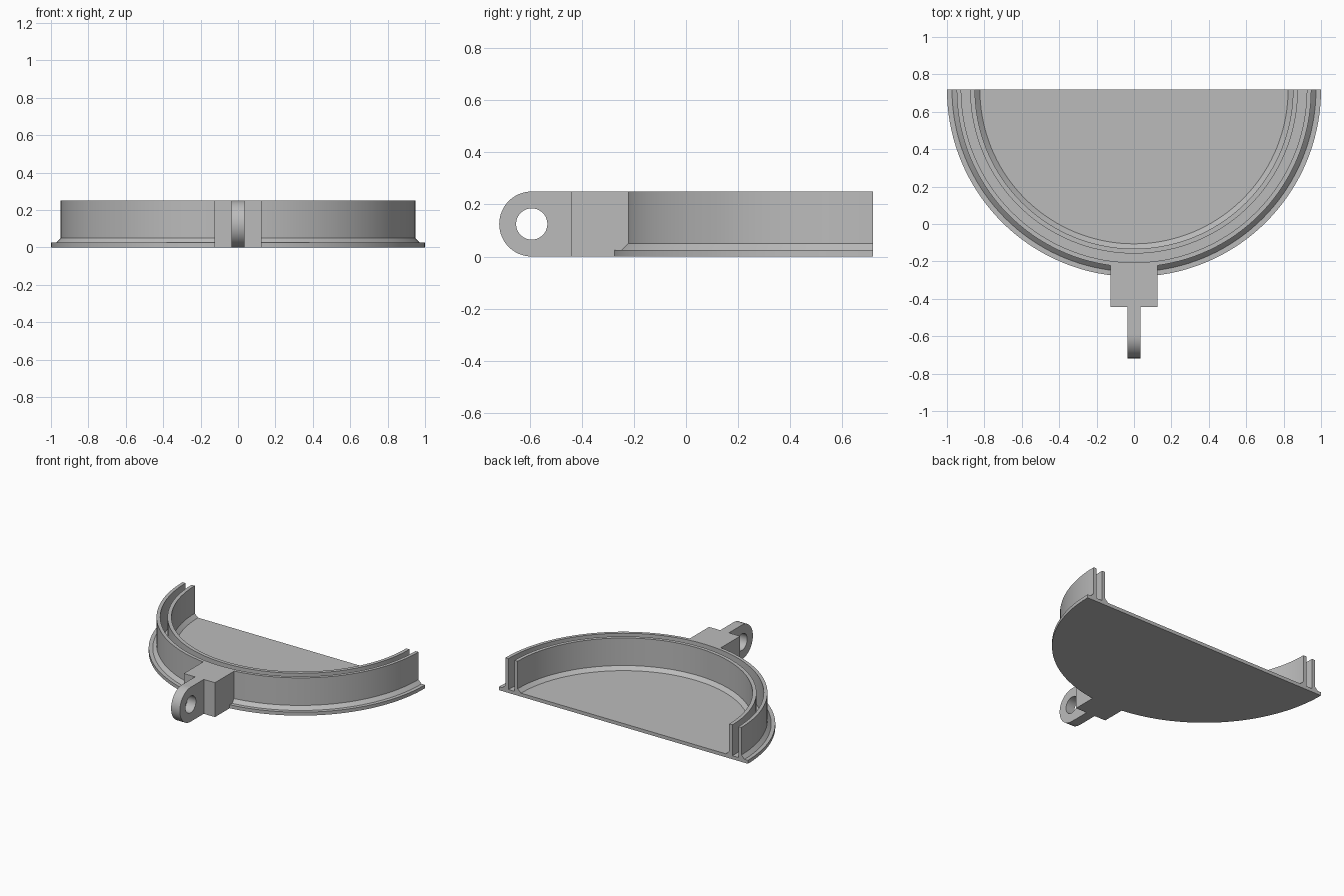
import bpy, bmesh, math

cube = bpy.data.objects.get("Cube")
if cube:
    bpy.data.objects.remove(cube)

HEIGHT, PLATE = 0.25, 0.025
CENTRE_Y = 0.718
SEGMENTS = 72

grey = bpy.data.materials.new("plain grey")
grey.use_nodes = True
colour = (0.5, 0.5, 0.5, 1)
grey.diffuse_color = colour
grey.node_tree.nodes["Principled BSDF"].inputs["Base Color"].default_value = colour


def finish(bm, name):
    bmesh.ops.remove_doubles(bm, verts=bm.verts, dist=1e-5)
    bmesh.ops.recalc_face_normals(bm, faces=bm.faces)
    mesh = bpy.data.meshes.new(name)
    bm.to_mesh(mesh)
    bm.free()
    mesh.materials.append(grey)
    obj = bpy.data.objects.new(name, mesh)
    bpy.context.collection.objects.link(obj)
    bpy.ops.object.select_all(action="DESELECT")
    obj.select_set(True)
    bpy.context.view_layer.objects.active = obj
    bpy.ops.object.shade_smooth_by_angle(angle=math.radians(30))
    return obj


def half_lathe(name, profile):
    """Sweep a closed (radius, z) section through the front half turn."""
    bm = bmesh.new()
    rings = []
    for i in range(SEGMENTS + 1):
        a = math.pi * (1 + i / SEGMENTS)
        rings.append([bm.verts.new((r * math.cos(a), CENTRE_Y + r * math.sin(a), z))
                      for r, z in profile])
    n = len(profile)
    for a, b in zip(rings, rings[1:]):
        for j in range(n):
            k = (j + 1) % n
            if profile[j][0] == 0 and profile[k][0] == 0:
                continue
            if profile[j][0] == 0:
                bm.faces.new((a[j], b[k], a[k]))
            elif profile[k][0] == 0:
                bm.faces.new((a[j], b[j], a[k]))
            else:
                bm.faces.new((a[j], b[j], b[k], a[k]))
    bm.faces.new(rings[0])
    bm.faces.new(rings[-1])
    # unused vertices on the axis
    bmesh.ops.delete(bm, geom=[v for v in bm.verts if not v.link_faces], context="VERTS")
    return finish(bm, name)


# Half-round tray: plate, flange, chamfered feet, two walls with a groove between
FOOT = 2 * PLATE
half_lathe("half_round_tray", [
    (0, 0), (1, 0), (1, PLATE), (0.973, PLATE), (0.948, FOOT),
    (0.948, HEIGHT), (0.924, HEIGHT), (0.924, PLATE),
    (0.876, PLATE), (0.876, HEIGHT), (0.85, HEIGHT),
    (0.85, FOOT), (0.824, PLATE), (0, PLATE)])

# Mounting block, its back edge buried in the outer wall
bm = bmesh.new()
front, back = -0.443, -0.215
bmesh.ops.create_cube(bm, size=1)
for v in bm.verts:
    v.co = (v.co.x * 0.25, (front + back) / 2 + v.co.y * (back - front),
            (v.co.z + 0.5) * HEIGHT)
finish(bm, "mounting_block")

# Rounded lug with a through hole, built as a strip between hole and outline
bm = bmesh.new()
R, HOLE, HALF = HEIGHT / 2, 0.06, 0.035
EYE_Y, STEPS = CENTRE_Y * -1 + R, 64
loops = []
for i in range(STEPS):
    a = 2 * math.pi * i / STEPS
    c, s = math.cos(a), math.sin(a)
    oy, oz = R * c, R * s
    if c > 1e-6:
        # square end reaching the block
        reach = front - EYE_Y
        t = min(reach / c, R / max(abs(s), 1e-6))
        oy, oz = t * c, t * s
    loops.append([bm.verts.new((x, EYE_Y + y, R + z))
                  for x, y, z in ((HALF, oy, oz), (HALF, HOLE * c, HOLE * s),
                                  (-HALF, HOLE * c, HOLE * s), (-HALF, oy, oz))])
# pull the nearest outline points onto the two square corners
for sign in (1, -1):
    for side in (0, 3):
        corner = (loops[0][side].co.x, front, R + sign * R)
        near = min((l[side] for l in loops),
                   key=lambda v: (v.co.y - corner[1]) ** 2 + (v.co.z - corner[2]) ** 2)
        near.co = corner
for i, a in enumerate(loops):
    b = loops[(i + 1) % STEPS]
    for j in range(4):
        k = (j + 1) % 4
        bm.faces.new((a[j], b[j], b[k], a[k]))
finish(bm, "lug")
